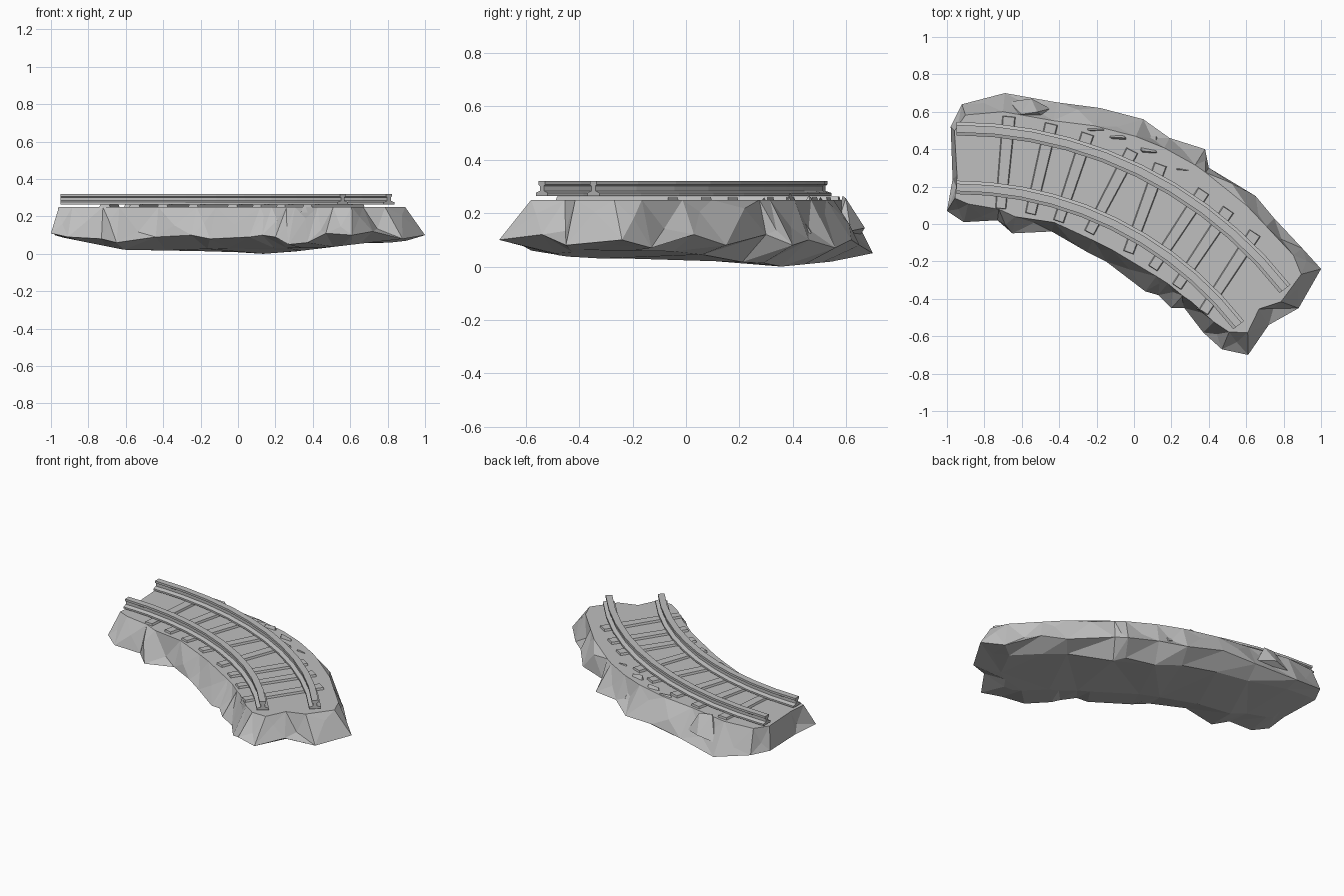
import bpy, bmesh, math, random
from mathutils import Vector

random.seed(4)
cube = bpy.data.objects.get("Cube")
if cube:
    bpy.data.objects.remove(cube, do_unlink=True)

# Single stone-grey material
grey = bpy.data.materials.new("plain_grey")
grey.use_nodes = True
colour = (0.52, 0.52, 0.52, 1)
grey.diffuse_color = colour
grey.node_tree.nodes["Principled BSDF"].inputs["Base Color"].default_value = colour

# The track bends around one centre, starting along +x
CENTRE = Vector((-0.95, -1.72, 0))
SWEEP = math.radians(52)
INNER, OUTER = 1.916, 2.23
GROUND = 0.25


def on_arc(radius, angle, z):
    return CENTRE + Vector((radius * math.sin(angle), radius * math.cos(angle), z))


def finish(name, bm):
    bmesh.ops.recalc_face_normals(bm, faces=bm.faces)
    mesh = bpy.data.meshes.new(name)
    bm.to_mesh(mesh)
    bm.free()
    mesh.materials.append(grey)
    obj = bpy.data.objects.new(name, mesh)
    bpy.context.collection.objects.link(obj)


# Rails: half profile (offset, height), mirrored and swept along the arc
HALF = [(0.036, 0.265), (0.036, 0.276), (0.012, 0.284),
        (0.012, 0.302), (0.02, 0.307), (0.02, 0.321)]
PROFILE = HALF + [(-d, z) for d, z in reversed(HALF)]


def make_rail(name, radius, steps=10):
    bm = bmesh.new()
    rings = [[bm.verts.new(on_arc(radius + d, SWEEP * i / steps, z)) for d, z in PROFILE]
             for i in range(steps + 1)]
    n = len(PROFILE)
    for a, b in zip(rings, rings[1:]):
        for k in range(n):
            j = (k + 1) % n
            bm.faces.new((a[k], a[j], b[j], b[k]))
    for end in (rings[0], rings[-1]):
        bm.faces.new(end)
    finish(name, bm)


make_rail("inner_rail", INNER)
make_rail("outer_rail", OUTER)

# Sleepers: skewed beams with sloping sides, given by outer and inner angle in degrees
SLEEPERS = [(7, 7.5), (12.7, 12.6), (17.7, 17.5), (24, 23),
            (28.2, 30.4), (34.9, 35.3), (39, 40.4), (43.7, 46.6)]


def make_sleeper(name, outer, inner):
    a = on_arc(2.31, math.radians(outer), 0)
    b = on_arc(1.82, math.radians(inner), 0)
    along = (a - b).normalized()
    side = along.cross(Vector((0, 0, 1)))
    bm = bmesh.new()
    for end, out, half in ((a, along, 0.03), (b, -along, 0.024)):
        for z, spread in ((0.22, 0.016), (0.263, 0)):
            for s in (-1, 1):
                bm.verts.new(end + out * spread / 2 + side * s * (half + spread)
                             + Vector((0, 0, z)))
    bmesh.ops.convex_hull(bm, input=bm.verts)
    bmesh.ops.dissolve_limit(bm, angle_limit=0.02, verts=bm.verts, edges=bm.edges)
    finish(name, bm)


for i, (outer, inner) in enumerate(SLEEPERS):
    make_sleeper(f"sleeper_{i + 1}", outer, inner)

# Rock bed: widest outline as x, y, z and how far the top edge is set in
OUTLINE = [
    (-.92, .64, .1, .06), (-.69, .70, .05, .1), (-.41, .65, .08, .1),
    (-.18, .62, .1, .1), (.05, .56, .07, .1), (.19, .46, .1, .06),
    (.38, .40, .08, .1), (.40, .30, .12, .03), (.65, .15, .08, .07),
    (.75, .03, .12, .06), (.90, -.13, .07, .06), (1, -.24, .1, .11),
    (.88, -.45, .08, .1), (.72, -.54, .12, .1), (.61, -.70, .1, .12),
    (.47, -.67, .11, .1), (.37, -.58, .06, .08), (.27, -.45, .05, .05),
    (.20, -.45, .09, .09), (.13, -.38, .1, .08), (.06, -.36, .09, .1),
    (-.15, -.20, .08, .07), (-.25, -.15, .1, .07), (-.44, -.04, .09, .05),
    (-.65, -.05, .06, .09), (-.73, .02, .08, .06), (-.91, .01, .09, .1),
    (-1, .07, .11, .08), (-.97, .24, .1, .03), (-.98, .52, .1, .03)]


def inward(p):
    # Vector from an outline point to the nearest point of the track centreline
    d = p - CENTRE
    angle = min(max(math.atan2(d.x, d.y), 0.06), SWEEP - 0.06)
    target = on_arc((INNER + OUTER) / 2, angle, 0)
    return Vector((target.x - p.x, target.y - p.y, 0))


def keel(x, y):
    # Height of the underside: rising to both ends, deepest towards the outer bend
    return max(0.2 * (-0.5 - x), 0.12 * (x - 0.2), 0.1 * (y - 0.36),
               min(0.03, 0.03 - 0.085 * y), 0)


bm = bmesh.new()
wide, top, bottom = [], [], []
for x, y, z, inset in OUTLINE:
    p = Vector((x, y, z))
    move = inward(p)
    wide.append(bm.verts.new(p))
    t = p + move.normalized() * inset
    top.append(bm.verts.new((t.x, t.y, GROUND)))
    outside = math.hypot(x - CENTRE.x, y - CENTRE.y) > OUTER
    b = p + move * (0.3 if outside else 0.6)
    bottom.append(bm.verts.new((b.x, b.y, min(keel(b.x, b.y), z - 0.01))))
n = len(OUTLINE)
for i in range(n):
    j = (i + 1) % n
    corners = (wide[i], wide[j], top[j], top[i])
    mid = sum((v.co for v in corners), Vector()) / 4
    mid += inward(mid).normalized() * random.uniform(-0.03, 0.03)
    mid.z += random.uniform(-0.05, 0.05)
    m = bm.verts.new(mid)
    # Diamond facets on the wall, broad facets underneath
    for k in range(4):
        bm.faces.new((corners[k], corners[(k + 1) % 4], m))
    bm.faces.new((wide[i], bottom[i], bottom[j]))
    bm.faces.new((wide[i], bottom[j], wide[j]))
bm.faces.new(top)
bmesh.ops.triangulate(bm, faces=[bm.faces.new(bottom)])
low = min(v.co.z for v in bottom)
for v in bottom:
    v.co.z -= low
finish("rock_bed", bm)


# Jagged crags merging with the outer wall
def make_crag(name, angle, width, peak):
    bm = bmesh.new()
    for k in range(6):
        turn = k * math.tau / 6
        r = 2.36 + 0.07 * math.cos(turn) * random.uniform(0.8, 1.1)
        shift = width * math.sin(turn) / OUTER
        bm.verts.new(on_arc(r, angle + shift, random.uniform(0.1, 0.16)))
    for s in (-0.3, 0.35):
        bm.verts.new(on_arc(2.345 + 0.04 * s, angle + s * width / OUTER,
                            peak - random.uniform(0, 0.03)))
    bmesh.ops.convex_hull(bm, input=bm.verts)
    finish(name, bm)


CRAGS = [(9.5, .12, .27), (18.5, .11, .28), (21.5, .1, .275), (26, .1, .28),
         (31, .08, .26), (37, .07, .26), (42, .1, .26)]
for i, (angle, width, peak) in enumerate(CRAGS):
    make_crag(f"crag_{i + 1}", math.radians(angle), width, peak)
